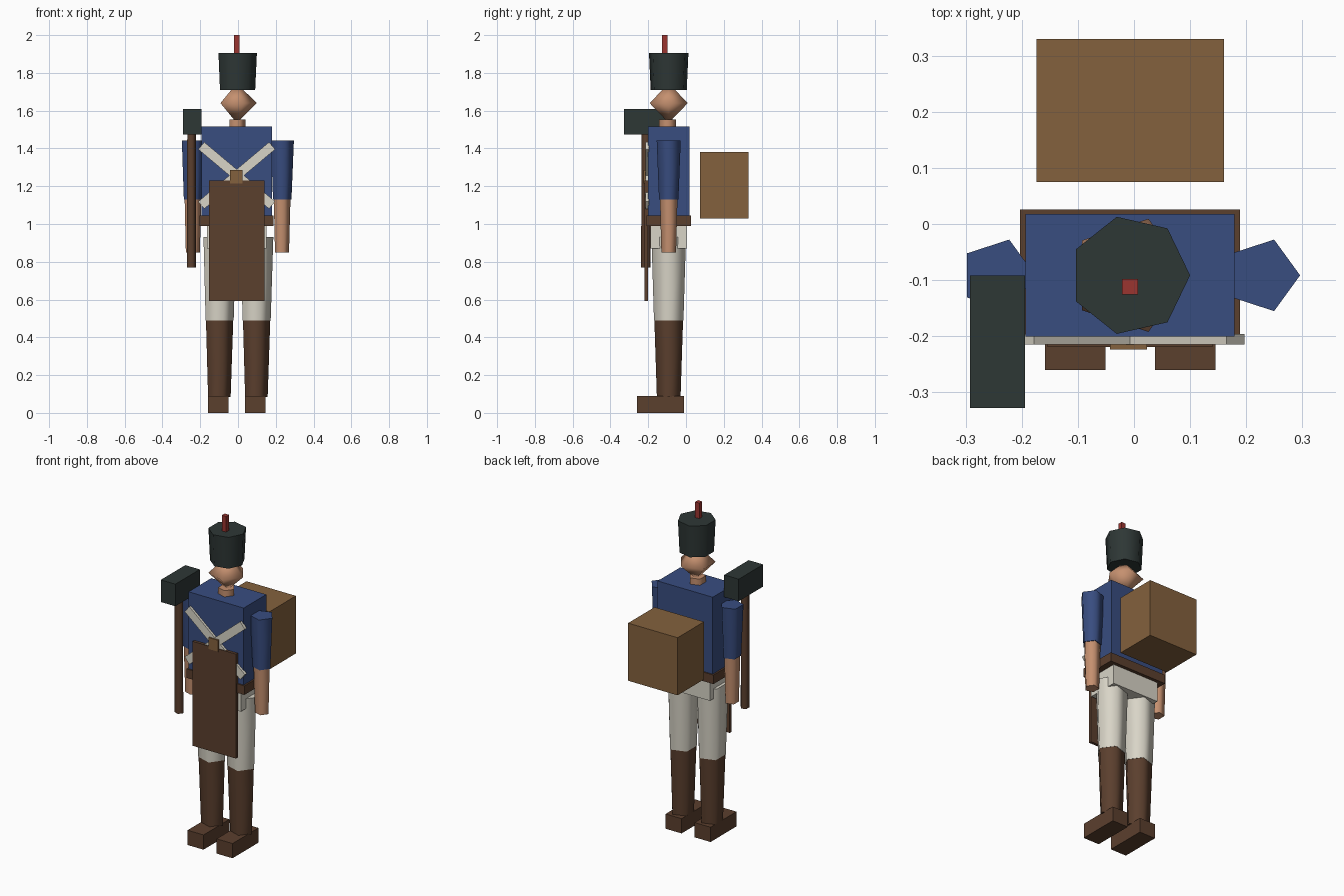
import bpy, bmesh
from math import sin, cos, tau, radians
from mathutils import Matrix, Vector

if "Cube" in bpy.data.objects:
    bpy.data.objects.remove(bpy.data.objects["Cube"])


def material(name, rgb):
    m = bpy.data.materials.new(name)
    m.use_nodes = True
    m.diffuse_color = (*rgb, 1)
    m.node_tree.nodes["Principled BSDF"].inputs["Base Color"].default_value = (*rgb, 1)
    return m


BLUE = material("coat blue", (0.04, 0.074, 0.216))
WHITE = material("off white", (0.69, 0.66, 0.57))
BROWN = material("dark brown", (0.105, 0.05, 0.027))
TAN = material("tan leather", (0.23, 0.12, 0.047))
SKIN = material("skin", (0.56, 0.28, 0.16))
BLACK = material("hat black", (0.027, 0.038, 0.036))
RED = material("plume red", (0.33, 0.035, 0.03))

MID_X, MID_Y = -0.007, -0.0915   # body axis


def finish(name, bm, mat, smooth=None):
    bmesh.ops.recalc_face_normals(bm, faces=bm.faces)
    mesh = bpy.data.meshes.new(name)
    bm.to_mesh(mesh)
    bm.free()
    mesh.materials.append(mat)
    ob = bpy.data.objects.new(name, mesh)
    bpy.context.collection.objects.link(ob)
    if smooth:
        bpy.ops.object.select_all(action="DESELECT")
        ob.select_set(True)
        bpy.context.view_layer.objects.active = ob
        bpy.ops.object.shade_smooth_by_angle(angle=radians(smooth))
    return ob


def box(name, mat, xs, ys, zs, tilt=0):
    """Box between the given limits, tilted about the y axis."""
    limits = (xs, ys, zs)
    size = [b - a for a, b in limits]
    centre = Vector([(a + b) / 2 for a, b in limits])
    bm = bmesh.new()
    bmesh.ops.create_cube(bm, size=1, matrix=Matrix.Translation(centre)
                          @ Matrix.Rotation(radians(tilt), 4, "Y")
                          @ Matrix.Diagonal((*size, 1)))
    return finish(name, bm, mat)


def column(name, mat, x, y, rings, sides=5):
    """Loft of (height, radius) rings, first corner towards +x."""
    bm = bmesh.new()
    loops = [[bm.verts.new((x + r * cos(tau * i / sides), y + r * sin(tau * i / sides), z))
              for i in range(sides)] for z, r in rings]
    for low, high in zip(loops, loops[1:]):
        for i in range(sides):
            j = (i + 1) % sides
            bm.faces.new((low[i], low[j], high[j], high[i]))
    for loop, (z, r) in zip((loops[0], loops[-1]), (rings[0], rings[-1])):
        if r > 0:
            bm.faces.new(loop)
    bmesh.ops.remove_doubles(bm, verts=bm.verts, dist=0.0001)
    return finish(name, bm, mat, smooth=81)


def centred(half, mid):
    return mid - half, mid + half


# Head and hat
column("head", SKIN, MID_X, MID_Y, [(1.535, 0), (1.64, 0.106), (1.745, 0)])
column("neck", SKIN, MID_X, MID_Y - 0.006, [(1.49, 0.048), (1.553, 0.048)])
column("hat", BLACK, MID_X, MID_Y, [(1.71, 0.098), (1.905, 0.107)], sides=7)
box("plume", RED, centred(0.014, MID_X), (-0.126, -0.098), (1.88, 2.0))

# Body
box("torso", BLUE, centred(0.186, MID_X), centred(0.109, MID_Y), (1.02, 1.515))
box("belt", BROWN, centred(0.196, MID_X), centred(0.117, MID_Y), (0.99, 1.045))
box("hips", WHITE, centred(0.158, MID_X), centred(0.097, MID_Y), (0.87, 1.0))

# Arms and legs
for side, sign in (("left", 1), ("right", -1)):
    arm_x = MID_X + sign * 0.236
    column(side + "_sleeve", BLUE, arm_x, MID_Y, [(1.13, 0.054), (1.443, 0.067)])
    column(side + "_forearm", SKIN, arm_x, MID_Y, [(0.85, 0.041), (1.14, 0.049)])
    leg_x = MID_X + sign * 0.098
    column(side + "_leg", WHITE, leg_x, MID_Y, [(0.49, 0.082), (0.93, 0.096)])
    column(side + "_boot", BROWN, leg_x, MID_Y, [(0.085, 0.066), (0.495, 0.08)])
    box(side + "_foot", BROWN, centred(0.054, leg_x), (-0.26, -0.01), (0, 0.09))
    box(side + "_cross_strap", WHITE, centred(0.245, MID_X), (-0.215, -0.196),
        centred(0.025, 1.257), tilt=sign * 40)

# Equipment
box("front_board", BROWN, centred(0.147, MID_X), (-0.219, -0.202), (0.592, 1.23))
box("buckle", TAN, (-0.043, 0.023), (-0.224, -0.2), (1.215, 1.285))
box("backpack", TAN, centred(0.167, MID_X), (0.075, 0.33), (1.03, 1.382))
column("long_handle", BROWN, -0.248, -0.212, [(0.77, 0.0265), (1.49, 0.0255)])
box("handle_block", BLACK, (-0.292, -0.194), (-0.328, -0.092), (1.475, 1.61))
